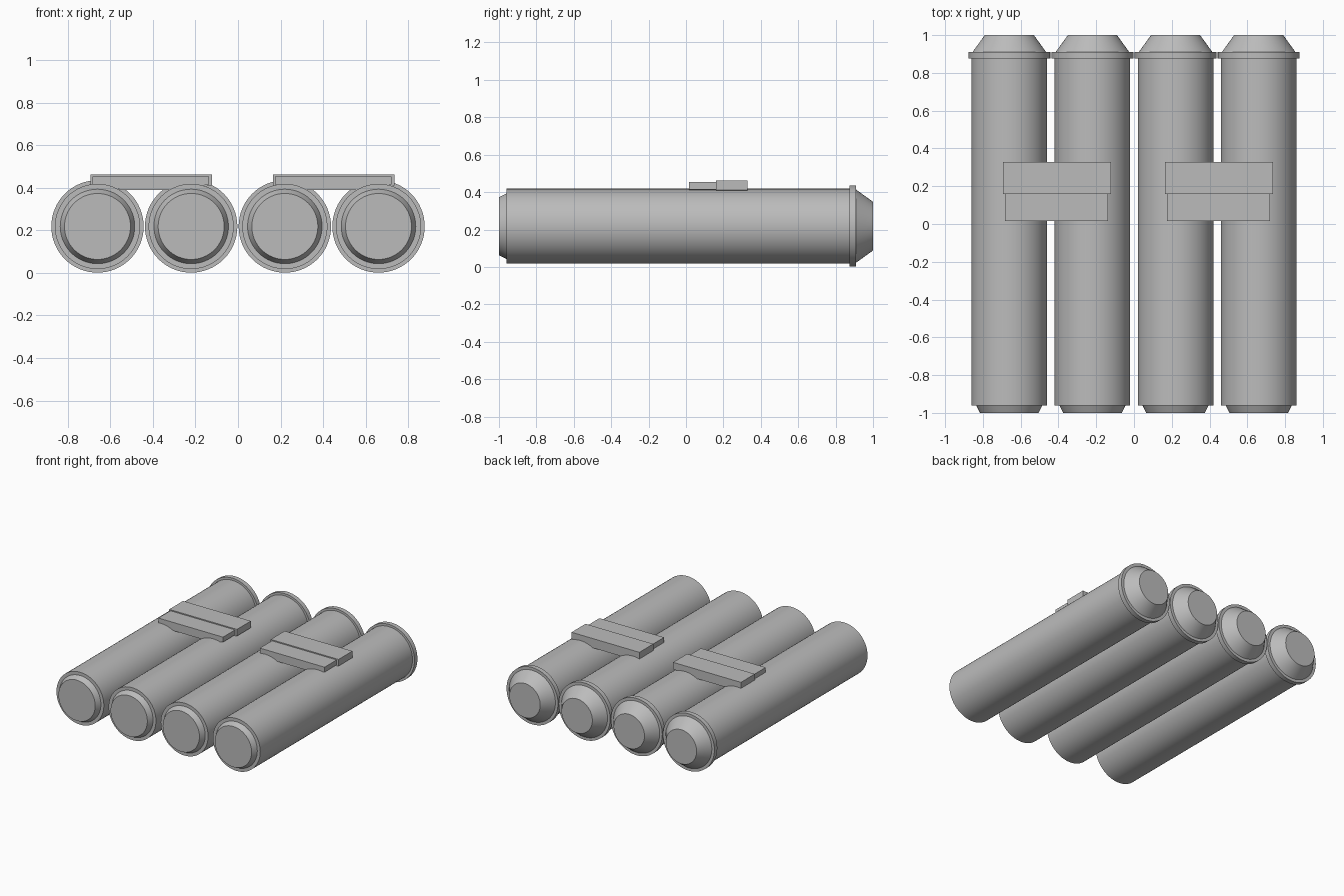
import bpy
import bmesh
import math
from mathutils import Matrix

cube = bpy.data.objects.get("Cube")
if cube:
    bpy.data.objects.remove(cube, do_unlink=True)

grey = bpy.data.materials.new("plain grey")
grey.use_nodes = True
colour = (0.5, 0.5, 0.5, 1)
grey.diffuse_color = colour
grey.node_tree.nodes["Principled BSDF"].inputs["Base Color"].default_value = colour


def add_object(name, bm):
    bmesh.ops.recalc_face_normals(bm, faces=bm.faces)
    mesh = bpy.data.meshes.new(name)
    bm.to_mesh(mesh)
    bm.free()
    mesh.materials.append(grey)
    obj = bpy.data.objects.new(name, mesh)
    bpy.context.collection.objects.link(obj)
    return obj


def add_tube(name, x):
    """Spin a (radius, y) profile around the tube's long axis."""
    profile = [(0.155, -1), (0.175, -0.96), (0.2, -0.96), (0.2, 0.875),
               (0.217, 0.875), (0.217, 0.91), (0.195, 0.91), (0.13, 1)]
    sides = 64
    bm = bmesh.new()
    rings = []
    for radius, y in profile:
        angles = [2 * math.pi * i / sides for i in range(sides)]
        rings.append([bm.verts.new((x + radius * math.cos(a), y,
                                    0.218 + radius * math.sin(a))) for a in angles])
    for a, b in zip(rings, rings[1:]):
        for i in range(sides):
            j = (i + 1) % sides
            bm.faces.new((a[i], a[j], b[j], b[i]))
    bm.faces.new(rings[0])
    bm.faces.new(rings[-1])
    obj = add_object(name, bm)
    bpy.ops.object.select_all(action="DESELECT")
    obj.select_set(True)
    bpy.context.view_layer.objects.active = obj
    bpy.ops.object.shade_smooth_by_angle(angle=math.radians(25))


def add_bracket(name, x, half_width, y0, y1, top, end_bottom):
    """Extrude a plate whose underside deepens between the two tubes."""
    middle = 0.13
    outline = [(-half_width, top), (-half_width, end_bottom), (-middle, 0.39),
               (middle, 0.39), (half_width, end_bottom), (half_width, top)]
    bm = bmesh.new()
    face = bm.faces.new([bm.verts.new((x + px, y0, z)) for px, z in outline])
    extruded = bmesh.ops.extrude_face_region(bm, geom=[face], use_keep_orig=True)
    moved = [v for v in extruded["geom"] if isinstance(v, bmesh.types.BMVert)]
    bmesh.ops.transform(bm, matrix=Matrix.Translation((0, y1 - y0, 0)), verts=moved)
    add_object(name, bm)


# Four parallel tubes with chamfered fronts, rear collars and cone ends
for name, x in (("right_outer", -0.66), ("right_inner", -0.22),
                ("left_inner", 0.22), ("left_outer", 0.66)):
    add_tube(name + "_tube", x)

# Stepped brackets bridging each pair of tubes
for side, x in (("right", -0.407), ("left", 0.45)):
    add_bracket(side + "_bracket_rear", x, 0.286, 0.16, 0.328, 0.461, 0.41)
    add_bracket(side + "_bracket_front", x - 0.003, 0.273, 0.015, 0.16, 0.453, 0.415)
